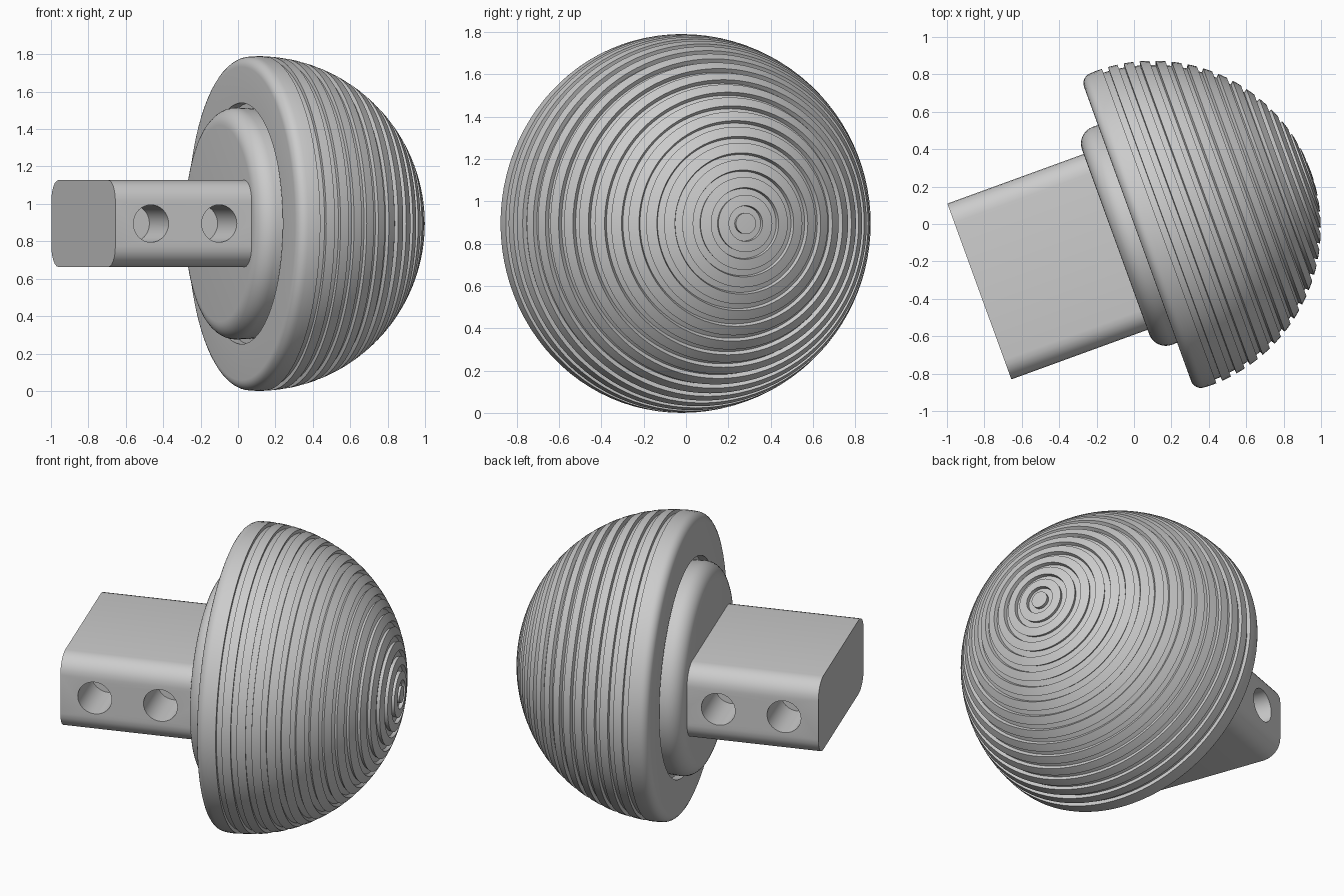
import bpy, bmesh
from math import sin, cos, pi, radians, acos
from mathutils import Matrix, Vector

if "Cube" in bpy.data.objects:
    bpy.data.objects.remove(bpy.data.objects["Cube"])

# Tilted part frame: local x is the dome axis, local y the shank width
FRAME = Matrix.Translation((0.019, -0.053, 0.895)) @ Matrix.Rotation(radians(20), 4, 'Z')


def finish(bm, name):
    bmesh.ops.recalc_face_normals(bm, faces=bm.faces)
    me = bpy.data.meshes.new(name)
    bm.to_mesh(me)
    bm.free()
    ob = bpy.data.objects.new(name, me)
    ob.matrix_world = FRAME
    bpy.context.collection.objects.link(ob)
    return ob


def activate(ob):
    bpy.ops.object.select_all(action='DESELECT')
    ob.select_set(True)
    bpy.context.view_layer.objects.active = ob


def smooth(ob):
    activate(ob)
    bpy.ops.object.shade_smooth_by_angle(angle=radians(30))


def lathe(profile, name, seg=96):
    """Revolve (x, radius) points about local x; both ends lie on the axis."""
    bm = bmesh.new()
    rings = []
    for x, r in profile:
        if r < 1e-6:
            rings.append([bm.verts.new((x, 0, 0))])
        else:
            rings.append([bm.verts.new((x, r * cos(2 * pi * i / seg), r * sin(2 * pi * i / seg)))
                          for i in range(seg)])
    for a, b in zip(rings, rings[1:]):
        for i in range(seg):
            j = (i + 1) % seg
            if len(a) == 1:
                bm.faces.new((a[0], b[i], b[j]))
            elif len(b) == 1:
                bm.faces.new((a[i], b[0], a[j]))
            else:
                bm.faces.new((a[i], b[i], b[j], a[j]))
    ob = finish(bm, name)
    smooth(ob)
    return ob


def arc(cx, cr, rad, a0, a1, n):
    return [(cx + rad * cos(a0 + (a1 - a0) * i / n), cr + rad * sin(a0 + (a1 - a0) * i / n))
            for i in range(n + 1)]


# Ribbed dome with concentric grooves, rounded rim and a recess behind
R, CX, DEPTH, PITCH, HALF = 0.895, 0.09, 0.022, 5.5, 1.1


def polar(radius, deg):
    return (CX + radius * cos(radians(deg)), radius * sin(radians(deg)))


dome = [(CX + R, 0)]
for k in range(16):
    c = 4.3 + PITCH * k
    if k:
        dome.append(polar(R, c - PITCH / 2))
    dome += [polar(R, c - HALF), polar(R - DEPTH, c - HALF),
             polar(R - DEPTH, c + HALF), polar(R, c + HALF)]
dome.append(polar(R, 90))
dome += arc(0.055, 0.838, 0.055, pi / 2, pi, 6)
dome += [(0.0, 0.645), (0.05, 0.645), (0.05, 0)]
lathe(dome, "ribbed_dome")

# Rounded collar between dome and shank
collar = [(0.07, 0), (0.07, 0.615)] + arc(-0.03, 0.525, 0.095, pi / 2, pi, 8) + [(-0.125, 0)]
lathe(collar, "collar")

# Rounded rectangular shank
bm = bmesh.new()
W, H, C = 0.50, 0.232, 0.11
pts = []
for q, (sy, sz) in enumerate(((1, 1), (-1, 1), (-1, -1), (1, -1))):
    pts += arc(sy * (W - C), sz * (H - C), C, q * pi / 2, (q + 1) * pi / 2, 6)
ends = [[bm.verts.new((x, y, z)) for y, z in pts] for x in (-0.9, 0.02)]
for i in range(len(pts)):
    j = (i + 1) % len(pts)
    bm.faces.new((ends[0][i], ends[0][j], ends[1][j], ends[1][i]))
for e in ends:
    bm.faces.new(e)
shank = finish(bm, "shank")

# Two round holes drilled into each narrow side
bm = bmesh.new()
for x in (-0.697, -0.309):
    for side in (-1, 1):
        m = Matrix.Translation((x, side * 0.4, 0)) @ Matrix.Rotation(pi / 2, 4, 'X')
        bmesh.ops.create_cone(bm, cap_ends=True, segments=32, radius1=0.1, radius2=0.1,
                              depth=0.4, matrix=m)
cutter = finish(bm, "hole_cutter")
cutter.hide_render = True
mod = shank.modifiers.new("holes", 'BOOLEAN')
mod.operation = 'DIFFERENCE'
mod.solver = 'EXACT'
mod.object = cutter
activate(shank)
bpy.ops.object.modifier_apply(modifier="holes")
bpy.data.objects.remove(cutter)
smooth(shank)
